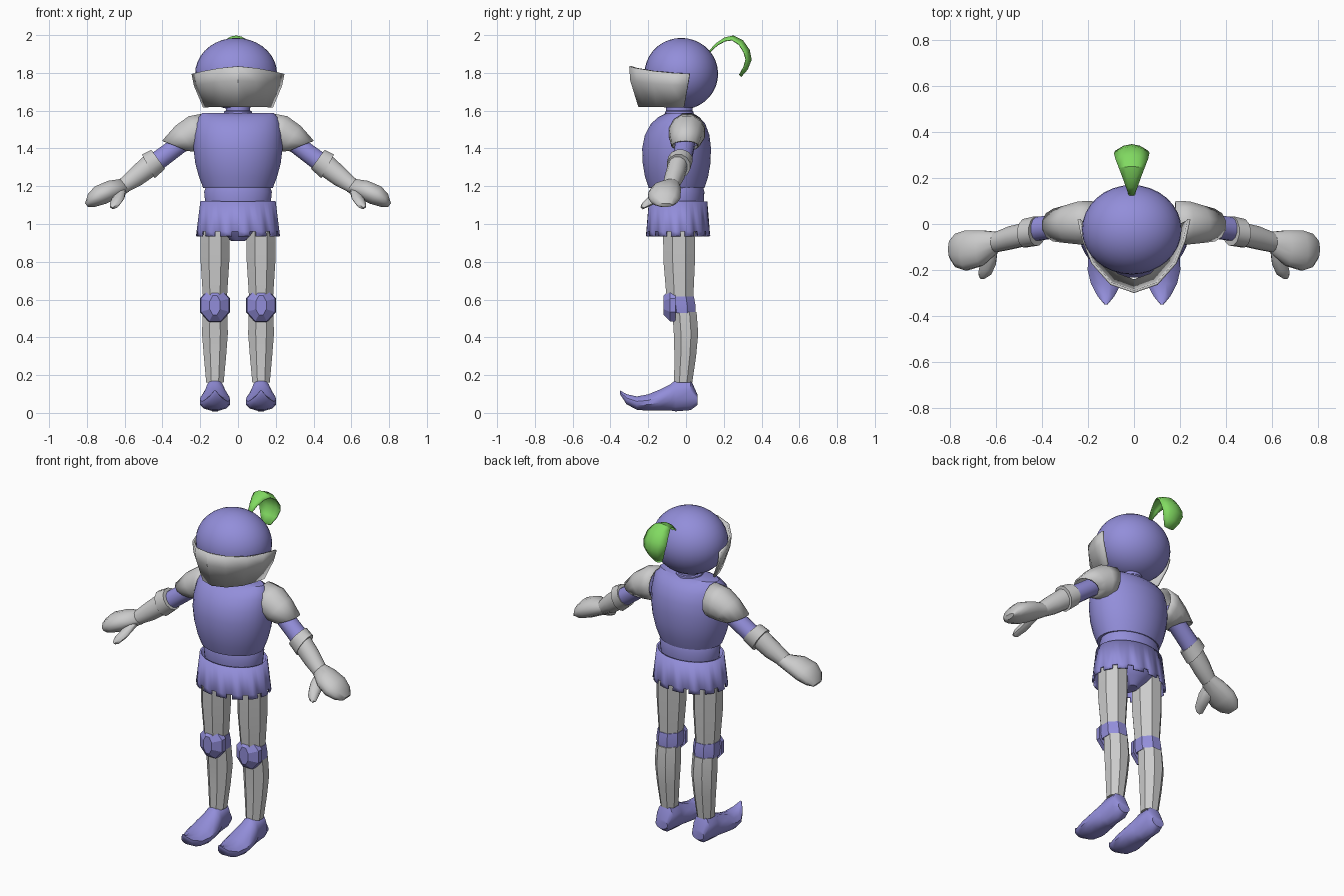
import bpy
import bmesh
from math import sin, cos, pi, radians
from mathutils import Vector, Matrix

default_cube = bpy.data.objects.get("Cube")
if default_cube:
    bpy.data.objects.remove(default_cube, do_unlink=True)


def make_material(name, colour):
    material = bpy.data.materials.new(name)
    material.use_nodes = True
    rgba = (*colour, 1)
    material.diffuse_color = rgba
    material.node_tree.nodes["Principled BSDF"].inputs["Base Color"].default_value = rgba
    return material


purple = make_material("periwinkle purple", (.29, .27, .7))
steel = make_material("light steel grey", (.6, .6, .6))
green = make_material("plume green", (.22, .7, .12))


def finish(bm, name, material, sharp_angle=35, thickness=0):
    """Turn a bmesh into an object with smooth shading and sharp creases."""
    bmesh.ops.recalc_face_normals(bm, faces=bm.faces)
    for face in bm.faces:
        face.smooth = True
    for edge in bm.edges:
        edge.smooth = edge.calc_face_angle(0) < radians(sharp_angle)
    mesh = bpy.data.meshes.new(name)
    bm.to_mesh(mesh)
    bm.free()
    mesh.materials.append(material)
    obj = bpy.data.objects.new(name, mesh)
    bpy.context.scene.collection.objects.link(obj)
    if thickness:
        shell = obj.modifiers.new("shell", "SOLIDIFY")
        shell.thickness = thickness
        shell.offset = 0
    return obj


def ellipse(centre, u, v, sides, phase=0.5):
    """Points of an ellipse spanned by the half axes u and v."""
    centre, u, v = Vector(centre), Vector(u), Vector(v)
    angles = [2 * pi * (i + phase) / sides for i in range(sides)]
    return [centre + u * cos(a) + v * sin(a) for a in angles]


def loft(name, rings, material, closed=True, caps=True, **options):
    """Skin a list of equal point rows with quads."""
    bm = bmesh.new()
    rows = [[bm.verts.new(point) for point in ring] for ring in rings]
    count = len(rows[0])
    for low, high in zip(rows, rows[1:]):
        for i in range(count if closed else count - 1):
            j = (i + 1) % count
            bm.faces.new((low[i], low[j], high[j], high[i]))
    if closed and caps:
        bm.faces.new(rows[0])
        bm.faces.new(rows[-1])
    return finish(bm, name, material, **options)


def column(name, rows, material, x=0, sides=32, **options):
    """Upright loft from rows of height, half width, centre y and half depth."""
    rings = [ellipse((x, y, z), (rx, 0, 0), (0, ry, 0), sides) for z, rx, y, ry in rows]
    return loft(name, rings, material, **options)


def limb(name, rows, material, side, sides=12, **options):
    """Arm loft from rows of top x z, bottom x z, centre y and half depth."""
    rings = []
    for xt, zt, xb, zb, y, ry in rows:
        centre = (side * (xt + xb) / 2, y, (zt + zb) / 2)
        half = (side * (xt - xb) / 2, 0, (zt - zb) / 2)
        rings.append(ellipse(centre, half, (0, ry, 0), sides))
    return loft(name, rings, material, **options)


# Head
bm = bmesh.new()
bmesh.ops.create_uvsphere(bm, u_segments=32, v_segments=18, radius=1)
bmesh.ops.transform(bm, verts=bm.verts, matrix=Matrix.Translation((-.01, -.025, 1.795))
                    @ Matrix.Diagonal((.217, .195, .19, 1)))
finish(bm, "head", purple)

# Visor: a flared band open at the back
half_rim = [(.1, -.26, 1.825), (.18, -.17, 1.81), (.22, -.07, 1.8), (.24, .02, 1.795)]
rim = [(-x, y, z) for x, y, z in reversed(half_rim)] + [(0, -.295, 1.835)] + half_rim


def visor_row(drop, narrow, shift):
    return [(x * narrow, .02 - shift + (y - .02) * narrow, z + (1.62 - z) * drop)
            for x, y, z in rim]


loft("visor", [visor_row(0, 1, 0), visor_row(.35, .95, .01), visor_row(1, .75, .03)],
     steel, closed=False, thickness=.012)

# Plume: a curled feather widening from its root
spine = [(.12, 1.91, .01), (.16, 1.955, .025), (.205, 1.985, .04), (.25, 1.995, .055),
         (.3, 1.97, .07), (.335, 1.92, .076), (.345, 1.87, .07), (.325, 1.82, .055),
         (.29, 1.78, .03)]
hub = Vector((0, .22, 1.87))
plume_rows = []
for y, z, half in spine:
    middle = Vector((0, y, z))
    inward = (hub - middle).normalized()
    plume_rows.append([middle + Vector((half * t - .01, 0, 0)) + inward * half * t * t * .4
                       for t in (-1, -.5, 0, .5, 1)])
loft("plume", plume_rows, green, closed=False, thickness=.006)

# Trunk
column("neck", [(1.55, .08, -.035, .08), (1.595, .075, -.035, .075),
                (1.6, .065, -.035, .07), (1.64, .065, -.035, .07)], purple)
column("torso", [(1.19, .185, -.05, .148), (1.25, .208, -.05, .168), (1.32, .227, -.05, .18),
                 (1.4, .237, -.05, .183), (1.47, .235, -.047, .172), (1.53, .225, -.042, .145),
                 (1.565, .21, -.038, .11), (1.588, .19, -.035, .07)], purple)
column("pelvis", [(.91, .035, -.04, .05), (.95, .1, -.04, .09), (1, .16, -.04, .125),
                  (1.12, .175, -.04, .135), (1.17, .18, -.04, .138),
                  (1.2, .17, -.04, .13)], purple)

# Skirt with a notched hem
bm = bmesh.new()
columns = 42
hem = [(1.12, .195, .15), (.96, .215, .163), (.935, .218, .166)]
rows = [[bm.verts.new(p) for p in ellipse((0, -.042, z), (rx, 0, 0), (0, ry, 0), columns)]
        for z, rx, ry in hem]
for level in range(2):
    for i in range(columns):
        if level == 0 or i % 3:
            j = (i + 1) % columns
            bm.faces.new((rows[level][i], rows[level][j], rows[level + 1][j], rows[level + 1][i]))
loose = [v for v in bm.verts if not v.link_faces]
bmesh.ops.delete(bm, geom=loose, context="VERTS")
finish(bm, "skirt", purple, thickness=.01)

for side, word in ((1, "left"), (-1, "right")):
    # Leg
    x = side * .122
    column(word + "_thigh", [(1, .083, -.037, .092), (.8, .082, -.036, .09),
                             (.6, .068, -.032, .076)], steel, x, sides=8)
    column(word + "_knee_band", [(.53, .073, -.02, .075), (.57, .076, -.024, .08),
                                 (.615, .072, -.03, .078)], purple, x, sides=8)
    column(word + "_calf", [(.535, .07, -.008, .069), (.42, .074, 0, .07),
                            (.3, .064, -.004, .062), (.16, .05, -.015, .052)],
           steel, x, sides=8)
    cap_rings = [ellipse((x, y, .57), (w, 0, 0), (0, 0, h), 8)
                 for y, w, h in ((-.055, .085, .097), (-.085, .08, .092), (-.118, .03, .055))]
    loft(word + "_kneecap", cap_rings, purple, sharp_angle=20)

    # Pointed shoe, lofted from toe to heel by y, half width, sole and top
    shoe = [(-.35, .008, .1, .12), (-.315, .038, .045, .1), (-.26, .068, .015, .088),
            (-.2, .083, .01, .1), (-.14, .08, .012, .125), (-.08, .066, .01, .155),
            (-.055, .056, .005, .18), (.025, .055, .012, .18), (.06, .04, .04, .1)]
    loft(word + "_shoe", [ellipse((x, y, (low + top) / 2), (w, 0, 0), (0, 0, (top - low) / 2), 12)
                          for y, w, low, top in shoe], purple, sharp_angle=40)

    # Arm
    limb(word + "_shoulder_guard", [(.18, 1.585, .18, 1.4, .005, .095),
                                    (.26, 1.57, .21, 1.39, .005, .093),
                                    (.33, 1.52, .235, 1.385, 0, .082),
                                    (.4, 1.44, .27, 1.39, -.005, .07)],
         steel, side, caps=False, thickness=.008)
    limb(word + "_upper_arm", [(.25, 1.52, .2, 1.42, 0, .05), (.34, 1.46, .28, 1.38, -.005, .053),
                               (.48, 1.36, .41, 1.28, -.025, .053)], purple, side)
    limb(word + "_cuff", [(.46, 1.395, .385, 1.29, -.03, .066),
                          (.51, 1.37, .44, 1.24, -.04, .064)], steel, side)
    limb(word + "_forearm", [(.5, 1.36, .445, 1.25, -.045, .052), (.565, 1.3, .51, 1.205, -.06, .052),
                             (.63, 1.235, .58, 1.17, -.08, .045)], steel, side)
    limb(word + "_mitten", [(.62, 1.24, .575, 1.17, -.078, .045), (.69, 1.23, .64, 1.135, -.105, .08),
                            (.76, 1.2, .7, 1.105, -.115, .09), (.795, 1.16, .755, 1.09, -.115, .075),
                            (.81, 1.11, .795, 1.09, -.11, .04)], steel, side, sharp_angle=50)
    thumb = [(.625, -.1, 1.17, .035), (.635, -.17, 1.135, .036),
             (.65, -.215, 1.11, .03), (.66, -.235, 1.1, .012)]
    loft(word + "_thumb", [ellipse((side * tx, y, z), (r * side, 0, -r * .4), (0, r * .5, r), 8)
                           for tx, y, z, r in thumb], steel, sharp_angle=50)
